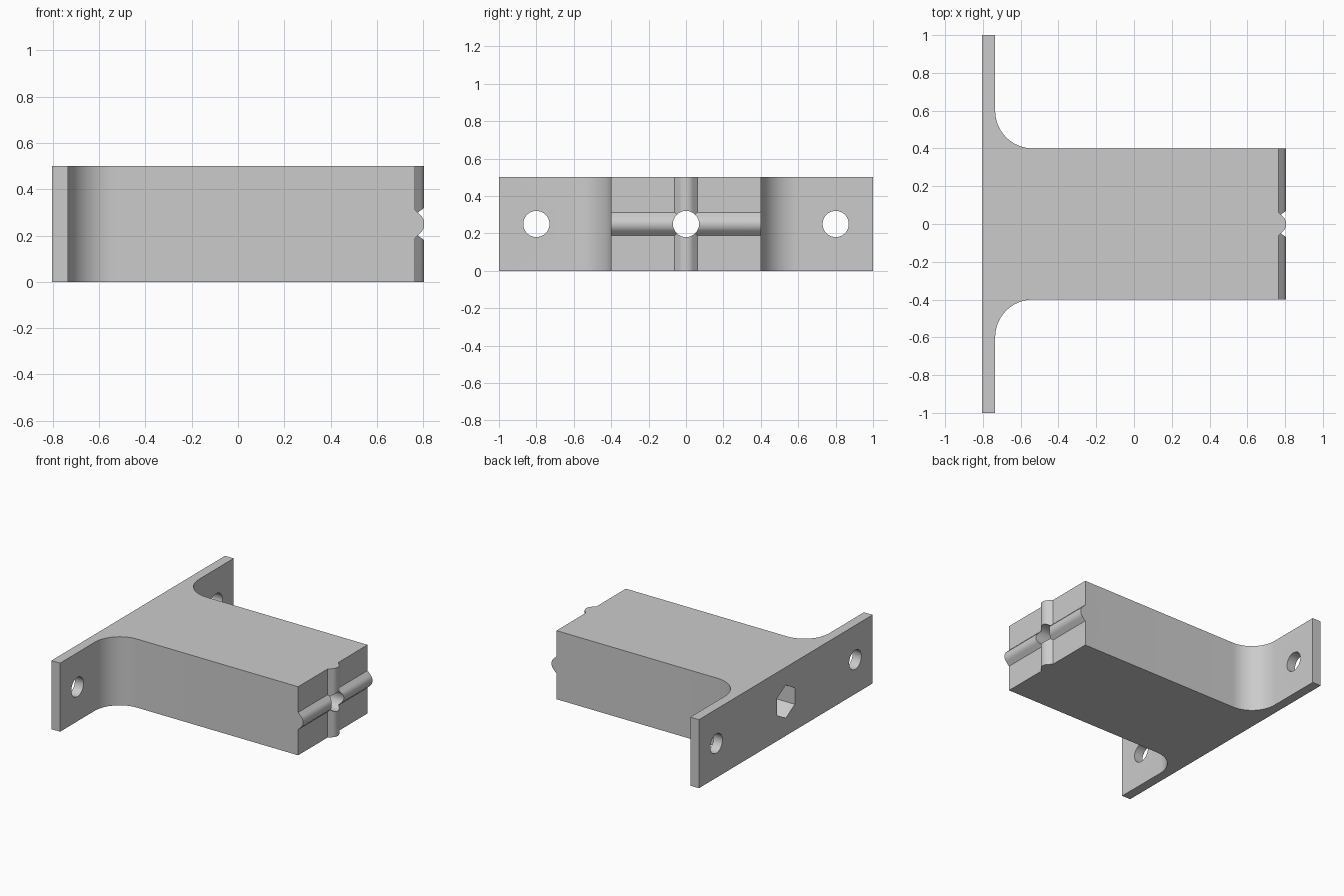
import bpy, bmesh
from math import sin, cos, pi, radians
from mathutils import Matrix, Vector

cube = bpy.data.objects.get("Cube")
if cube:
    bpy.data.objects.remove(cube)

grey = bpy.data.materials.new("plain grey")
grey.use_nodes = True
colour = (0.6, 0.6, 0.6, 1)
grey.diffuse_color = colour
grey.node_tree.nodes["Principled BSDF"].inputs["Base Color"].default_value = colour

HEIGHT, BACK, FLANGE, END, TIP = 0.5, -0.805, -0.735, 0.765, 0.805
MID = HEIGHT / 2


def prism(name, profile, start, extrude):
    """Extrude a closed list of 3D points along a vector."""
    bm = bmesh.new()
    face = bm.faces.new([bm.verts.new(Vector(p) + Vector(start)) for p in profile])
    result = bmesh.ops.extrude_face_region(bm, geom=[face])
    moved = [v for v in result["geom"] if isinstance(v, bmesh.types.BMVert)]
    bmesh.ops.translate(bm, verts=moved, vec=extrude)
    bmesh.ops.recalc_face_normals(bm, faces=bm.faces)
    mesh = bpy.data.meshes.new(name)
    bm.to_mesh(mesh)
    bm.free()
    mesh.materials.append(grey)
    obj = bpy.data.objects.new(name, mesh)
    bpy.context.collection.objects.link(obj)
    return obj


def bore(name, radius, sides, y, x0, x1):
    """Round or hexagonal cutter along x, with a corner pointing up."""
    ring = [(0, radius * sin(2 * pi * i / sides), radius * cos(2 * pi * i / sides))
            for i in range(sides)]
    return prism(name, ring, (x0, y, MID), (x1 - x0, 0, 0))


def combine(target, tool, operation):
    mod = target.modifiers.new(tool.name, "BOOLEAN")
    mod.operation, mod.object, mod.solver = operation, tool, "EXACT"
    bpy.context.view_layer.objects.active = target
    bpy.ops.object.modifier_apply(modifier=mod.name)
    bpy.data.objects.remove(tool)


# Flange and block outline, with a fillet on each side
FILLET, HALF, STEPS = 0.2, 0.4, 16
side = [(BACK, 1), (FLANGE, 1)]
for i in range(STEPS + 1):
    a = pi + i * pi / 2 / STEPS
    side.append((FLANGE + FILLET + FILLET * cos(a), HALF + FILLET + FILLET * sin(a)))
side.append((END, HALF))
outline = [(x, y, 0) for x, y in side] + [(x, -y, 0) for x, y in reversed(side)]
bracket = prism("flanged_block", outline, (0, 0, 0), (0, 0, HEIGHT))

# Crossed ridges on the end face: sloped flanks with a rounded crest
WIDTH, ROUND = 0.0625, 0.054
ridge = [(END - 0.03, -WIDTH), (END, -WIDTH)]
for i in range(13):
    a = radians(-45 + 7.5 * i)
    ridge.append((TIP - ROUND + ROUND * cos(a), ROUND * sin(a)))
ridge += [(END, WIDTH), (END - 0.03, WIDTH)]
across = prism("horizontal_ridge", [(x, 0, w) for x, w in ridge],
               (0, -HALF, MID), (0, 2 * HALF, 0))
upright = prism("vertical_ridge", [(x, w, 0) for x, w in ridge],
                (0, 0, 0), (0, 0, HEIGHT))
for part in (across, upright):
    combine(bracket, part, "UNION")

# Bolt holes, long centre bore and hexagonal pocket in the back
for y in (-0.8, 0.8):
    combine(bracket, bore("bolt_hole", 0.07, 48, y, -1, -0.6), "DIFFERENCE")
combine(bracket, bore("centre_bore", 0.07, 48, 0, -1, 1), "DIFFERENCE")
combine(bracket, bore("hex_pocket", 0.12, 6, 0, -1, BACK + 0.4), "DIFFERENCE")

# Smooth curves, sharp edges
bpy.ops.object.select_all(action="DESELECT")
bracket.select_set(True)
bpy.context.view_layer.objects.active = bracket
bpy.ops.object.shade_smooth_by_angle(angle=radians(25))
